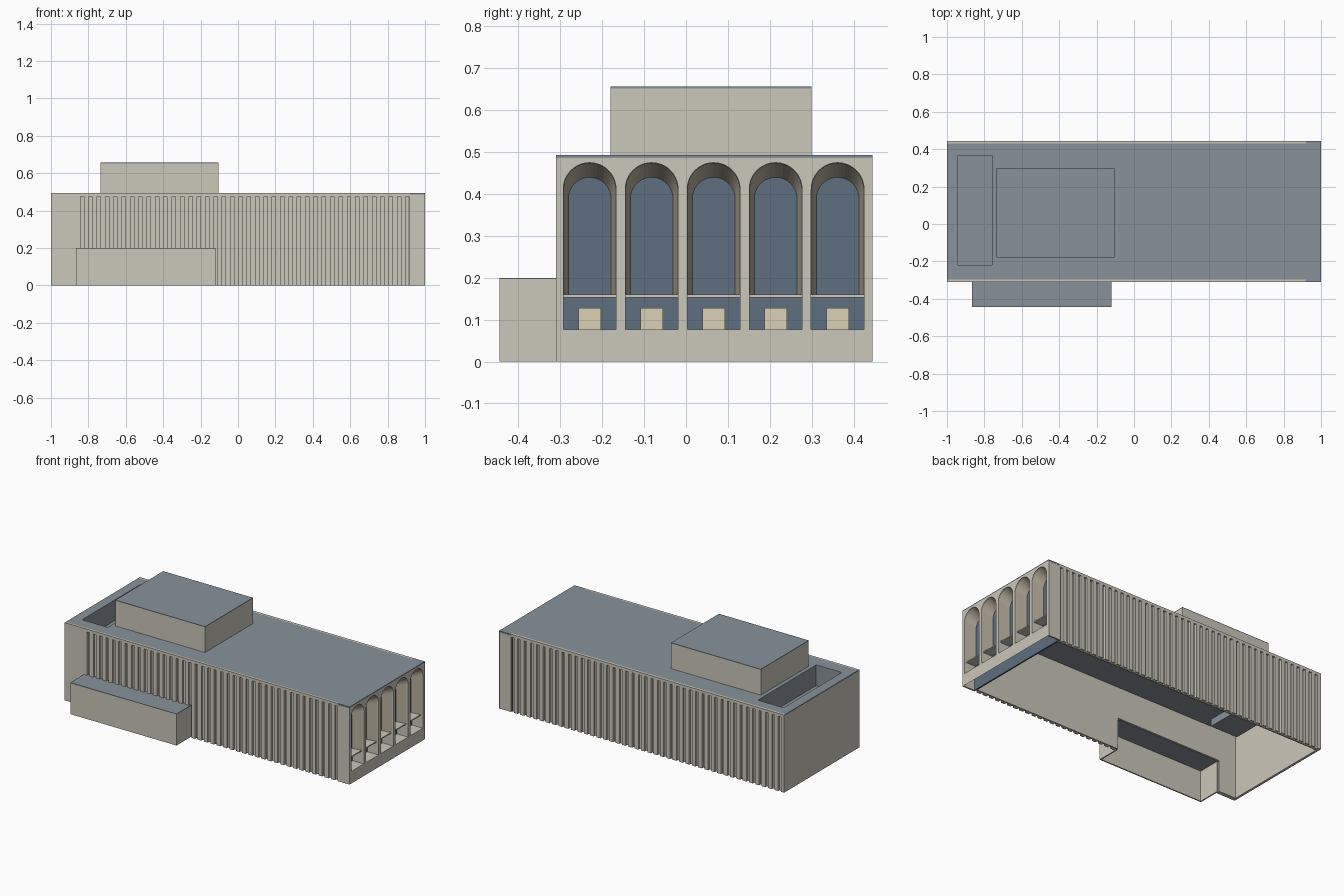
import bpy, bmesh, math

if "Cube" in bpy.data.objects:
    bpy.data.objects.remove(bpy.data.objects["Cube"])

def material(name, c):
    m = bpy.data.materials.new(name)
    m.diffuse_color = (*c, 1)
    m.use_nodes = True
    m.node_tree.nodes["Principled BSDF"].inputs["Base Color"].default_value = m.diffuse_color
    return m

STONE = material("stone", (0.60, 0.57, 0.49))
ROOF = material("roof_grey", (0.25, 0.29, 0.33))
TAN = material("tan_reveal", (0.47, 0.41, 0.32))
GLASS = material("blue_glass", (0.11, 0.16, 0.21))
CREAM = material("cream", (0.72, 0.64, 0.47))

def finish(name, bm, mat):
    me = bpy.data.meshes.new(name)
    bmesh.ops.recalc_face_normals(bm, faces=bm.faces)
    bm.to_mesh(me)
    bm.free()
    me.materials.append(mat)
    ob = bpy.data.objects.new(name, me)
    bpy.context.collection.objects.link(ob)
    return ob

def boxes(name, mat, items):
    """Each item is (x0, x1, y0, y1, z0, z1)."""
    bm = bmesh.new()
    for x0, x1, y0, y1, z0, z1 in items:
        v = bmesh.ops.create_cube(bm, size=1)["verts"]
        for p in v:
            p.co = (x1 if p.co.x > 0 else x0, y1 if p.co.y > 0 else y0,
                    z1 if p.co.z > 0 else z0)
    return finish(name, bm, mat)

def ring(outer, inner, z0, z1):
    """Four boxes around a rectangular opening."""
    a, b, c, d = outer
    e, f, g, h = inner
    return [(a, e, c, d, z0, z1), (f, b, c, d, z0, z1),
            (e, f, c, g, z0, z1), (e, f, h, d, z0, z1)]

Y0, Y1, TOP = -0.31, 0.445, 0.493
AX0, AX1, AZ = -0.865, -0.12, 0.20
WELL = (-0.94, -0.76, -0.22, 0.365)

# outer shell, open at the bottom
boxes("front_wall", STONE, [
    (-1, AX0, Y0, -0.285, 0, 0.475),
    (AX0, AX1, -0.296, -0.285, AZ, 0.475),
    (AX1, 0.92, -0.296, -0.285, 0, 0.475),
    (0.915, 0.999, Y0, -0.30, 0, 0.485)])
boxes("back_wall", STONE, [
    (-1, 0.92, 0.42, 0.431, 0, 0.475),
    (0.915, 0.999, 0.435, Y1, 0, 0.485)])
boxes("left_wall", STONE, [(-1, -0.985, -0.296, 0.431, 0, 0.485)])
boxes("top_band", STONE, [(-1, 0.92, Y0, -0.298, 0.475, TOP),
                          (-1, 0.92, 0.43, Y1, 0.475, TOP)])

# vertical fins on both long sides
PITCH, FIN = 0.0446, 0.026
front, back = [], []
for i in range(43):
    x = 0.915 - (i + 1) * PITCH
    if x > AX0 - 0.01:
        z0 = AZ if x < AX1 else 0
        front.append((x, x + FIN, Y0, -0.296, z0, 0.475))
    back.append((max(x, -1), x + FIN, 0.431, Y1, 0, 0.475))
boxes("front_fins", STONE, front)
boxes("back_fins", STONE, back)

# roof with sunken well
boxes("roof", ROOF,
      ring((-1, 0.92, -0.298, 0.43), WELL, 0.485, TOP)
      + [(0.92, 1, Y0, Y1, 0.486, TOP)])
boxes("ceiling", ROOF, ring((-0.985, 0.92, -0.285, 0.42), WELL, 0.40, 0.485))
x0, x1, y0, y1 = WELL
boxes("roof_well", ROOF,
      ring((x0 - .005, x1 + .005, y0 - .005, y1 + .005), WELL, 0.355, 0.40)
      + [(x0, x1, y0, y1, 0.355, 0.362)])

# rooftop block
boxes("penthouse", STONE, [(-0.735, -0.105, -0.18, 0.30, 0.488, 0.652)])
boxes("penthouse_roof", ROOF, [(-0.735, -0.105, -0.18, 0.30, 0.652, 0.657)])

# low side annex, open below and towards the hall
boxes("annex_walls", STONE, [
    (AX0, AX1, -0.445, -0.437, 0, 0.197),
    (AX0, AX0 + 0.008, -0.437, Y0 + 0.014, 0, 0.197),
    (AX1 - 0.008, AX1, -0.437, Y0 + 0.014, 0, 0.197)])
boxes("annex_roof", ROOF, [(AX0, AX1, -0.445, -0.29, 0.195, 0.20)])

# arcade on the right end
CENTRES = [0.066 + 0.148 * k for k in range(-2, 3)]

def arch(cy, r, bottom, spring, n=20):
    pts = [(cy + r, bottom)]
    pts += [(cy + r * math.cos(math.pi * i / n), spring + r * math.sin(math.pi * i / n))
            for i in range(n + 1)]
    return pts + [(cy - r, bottom)]

def loop(bm, pts, x, closed=True):
    v = [bm.verts.new((x, y, z)) for y, z in pts]
    e = [bm.edges.new((v[i], v[i + 1])) for i in range(len(v) - 1)]
    if closed:
        e.append(bm.edges.new((v[-1], v[0])))
    return v, e

def bridge(bm, a, b, closed):
    n = len(a)
    for i in range(n if closed else n - 1):
        j = (i + 1) % n
        bm.faces.new((a[i], a[j], b[j], b[i]))

bm = bmesh.new()
_, edges = loop(bm, [(Y0, 0), (Y1, 0), (Y1, 0.486), (Y0, 0.486)], 1)
holes = []
for cy in CENTRES:
    v, e = loop(bm, arch(cy, 0.063, 0.077, 0.412), 1)
    holes.append(v)
    edges += e
bmesh.ops.triangle_fill(bm, edges=edges, use_beauty=True, normal=(1, 0, 0))
for cy, v in zip(CENTRES, holes):
    w, _ = loop(bm, arch(cy, 0.063, 0.077, 0.412), 0.92)
    bridge(bm, v, w, True)
finish("arcade_wall", bm, STONE)

# splayed arch linings
bm = bmesh.new()
for cy in CENTRES:
    a, _ = loop(bm, arch(cy, 0.0625, 0.16, 0.412), 0.99, False)
    b, _ = loop(bm, arch(cy, 0.051, 0.16, 0.389), 0.925, False)
    bridge(bm, a, b, False)
finish("arch_linings", bm, TAN)

boxes("arcade_glass", GLASS, [(0.912, 0.922, -0.30, 0.435, 0, 0.485)])
boxes("window_sills", STONE,
      [(0.922, 0.985, c - 0.063, c + 0.063, 0.153, 0.16) for c in CENTRES])
boxes("doors", CREAM,
      [(0.921, 0.93, c - 0.027, c + 0.027, 0.077, 0.128) for c in CENTRES])
